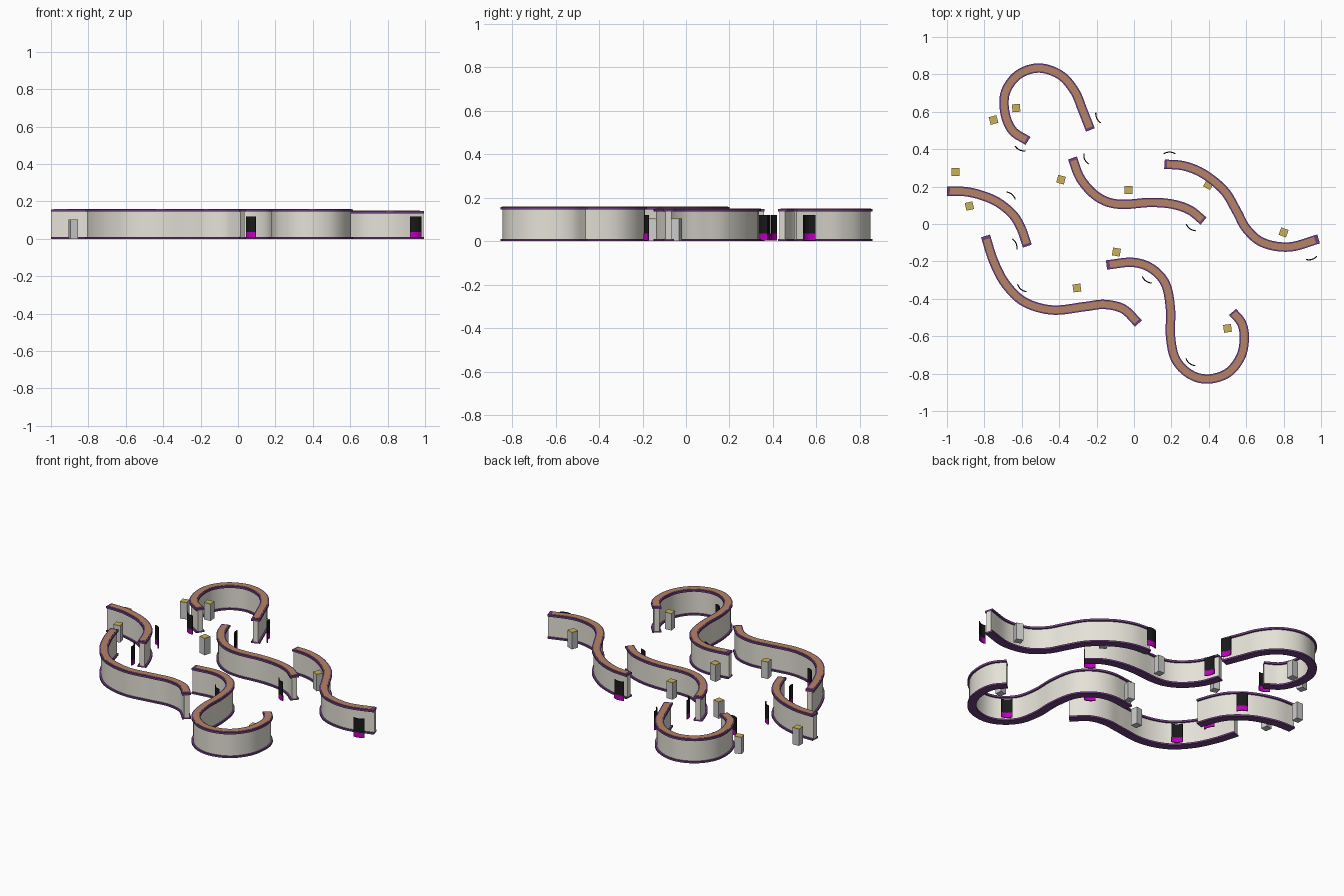
import bpy, bmesh
from math import sin, cos, radians
from mathutils import Vector, Matrix

if "Cube" in bpy.data.objects:
    bpy.data.objects.remove(bpy.data.objects["Cube"])


def material(name, rgb):
    m = bpy.data.materials.new(name)
    m.diffuse_color = (*rgb, 1)
    m.use_nodes = True
    m.node_tree.nodes["Principled BSDF"].inputs["Base Color"].default_value = m.diffuse_color
    return m


PURPLE = material("purple_trim", (0.16, 0.05, 0.22))
TAN = material("tan_cap", (0.46, 0.23, 0.13))
CREAM = material("cream_wall", (0.78, 0.76, 0.68))
GOLD = material("gold_cap", (0.58, 0.45, 0.1))
BLACK = material("black_panel", (0.01, 0.01, 0.01))
MAGENTA = material("magenta_base", (0.5, 0.0, 0.5))


def finish(bm, name, mat):
    bmesh.ops.recalc_face_normals(bm, faces=bm.faces)
    me = bpy.data.meshes.new(name)
    bm.to_mesh(me)
    bm.free()
    ob = bpy.data.objects.new(name, me)
    bpy.context.collection.objects.link(ob)
    if mat:
        me.materials.append(mat)
    bpy.ops.object.select_all(action='DESELECT')
    ob.select_set(True)
    bpy.context.view_layer.objects.active = ob
    bpy.ops.object.shade_smooth_by_angle(angle=radians(30))
    return ob


def smooth_path(pts, steps=8):
    """Catmull-Rom curve through the control points."""
    p = [Vector(q) for q in pts]
    p = [2 * p[0] - p[1]] + p + [2 * p[-1] - p[-2]]
    out = []
    for a, b, c, d in zip(p, p[1:], p[2:], p[3:]):
        for i in range(steps):
            t = i / steps
            out.append(0.5 * (2 * b + (c - a) * t + (2 * a - 5 * b + 4 * c - d) * t * t
                              + (3 * b - a - 3 * c + d) * t ** 3))
    return out + [p[-2]]


def sweep(name, path, width, z0, z1, mat):
    """Rectangular section swept along a flat path, with closed ends."""
    bm = bmesh.new()
    rings = []
    for i, q in enumerate(path):
        t = (path[min(i + 1, len(path) - 1)] - path[max(i - 1, 0)]).normalized()
        n = Vector((-t.y, t.x)) * width / 2
        rings.append([bm.verts.new((*(q + n * s), z))
                      for s, z in ((-1, z0), (1, z0), (1, z1), (-1, z1))])
    for a, b in zip(rings, rings[1:]):
        for k in range(4):
            bm.faces.new((a[k], a[(k + 1) % 4], b[(k + 1) % 4], b[k]))
    bm.faces.new(rings[0])
    bm.faces.new(rings[-1])
    return finish(bm, name, mat)


# Winding wall centre lines with their heights
walls = [
    (0.148, [(-.233, .503), (-.275, .61), (-.318, .711), (-.395, .797), (-.51, .834), (-.62, .797),
             (-.687, .705), (-.69, .595), (-.65, .5), (-.567, .444)]),
    (0.157, [(-1, .176), (-.88, .17), (-.75, .128), (-.655, .058), (-.605, -.02), (-.57, -.118)]),
    (0.157, [(-.794, -.064), (-.751, -.198), (-.687, -.32), (-.586, -.417), (-.436, -.46),
             (-.265, -.442), (-.158, -.43), (-.056, -.455), (.024, -.532)]),
    (0.148, [(-.329, .353), (-.29, .25), (-.222, .166), (-.142, .118), (-.051, .105), (.083, .115),
             (.2, .107), (.297, .075), (.372, .016)]),
    (0.148, [(.163, .32), (.27, .31), (.377, .265), (.484, .176), (.548, .07), (.602, -.027),
             (.69, -.1), (.83, -.123), (.987, -.08)]),
    (0.157, [(-.147, -.219), (-.008, -.205), (.094, -.238), (.168, -.32), (.195, -.455), (.195, -.6),
             (.222, -.722), (.297, -.802), (.393, -.829), (.5, -.797), (.57, -.711), (.59, -.61),
             (.575, -.53), (.527, -.47)]),
]
for i, (h, pts) in enumerate(walls, 1):
    path = smooth_path(pts)
    sweep(f"wall_base_trim_{i}", path, 0.05, 0, 0.01, PURPLE)
    sweep(f"wall_web_{i}", path, 0.03, 0.01, h - 0.012, CREAM)
    sweep(f"wall_top_trim_{i}", path, 0.05, h - 0.012, h, PURPLE)
    sweep(f"wall_cap_{i}", path[1:-1], 0.034, h, h + 0.002, TAN)

# Square posts with thin gold tops: x, y, turn
posts = [(-.751, .556, 15), (-.63, .62, 5), (-.954, .278, 0), (-.88, .096, 12), (-.39, .237, -15),
         (-.03, .182, 0), (.398, .21, -28), (.8, -.045, -20), (-.094, -.15, -10),
         (-.305, -.342, 8), (.5, -.558, 8)]
for i, (x, y, deg) in enumerate(posts, 1):
    for part, z0, z1, mat in (("post", 0, .1, None), ("post_top", .1, .104, GOLD)):
        bm = bmesh.new()
        bmesh.ops.create_cube(bm, size=1, matrix=Matrix.Translation((x, y, (z0 + z1) / 2))
                              @ Matrix.Rotation(radians(deg), 4, 'Z')
                              @ Matrix.Diagonal((.042, .042, z1 - z0, 1)))
        finish(bm, f"{part}_{i}", mat)

# Thin bowed panels beside the walls: x, y, turn, bulge side
panels = [(-.195, .567, -65, -1), (-.61, .4, -25, -1), (-.655, .155, -40, 1), (-.634, -.107, -68, 1),
          (-.602, -.345, -40, -1), (-.259, .346, -65, -1), (.19, .38, 0, 1), (.302, -.022, -35, -1),
          (.95, -.185, 17, -1), (.067, -.302, -35, -1), (.3, -.742, -38, -1)]
for i, (x, y, deg, side) in enumerate(panels, 1):
    c, s = cos(radians(deg)), sin(radians(deg))
    arc = []
    for k in range(9):
        u = k / 4 - 1
        px, py = u * .031, side * .009 * (0.5 - u * u)
        arc.append(Vector((x + px * c - py * s, y + px * s + py * c)))
    sweep(f"panel_base_{i}", arc, .006, .004, .035, MAGENTA)
    sweep(f"panel_{i}", arc, .005, .035, .12, BLACK)
